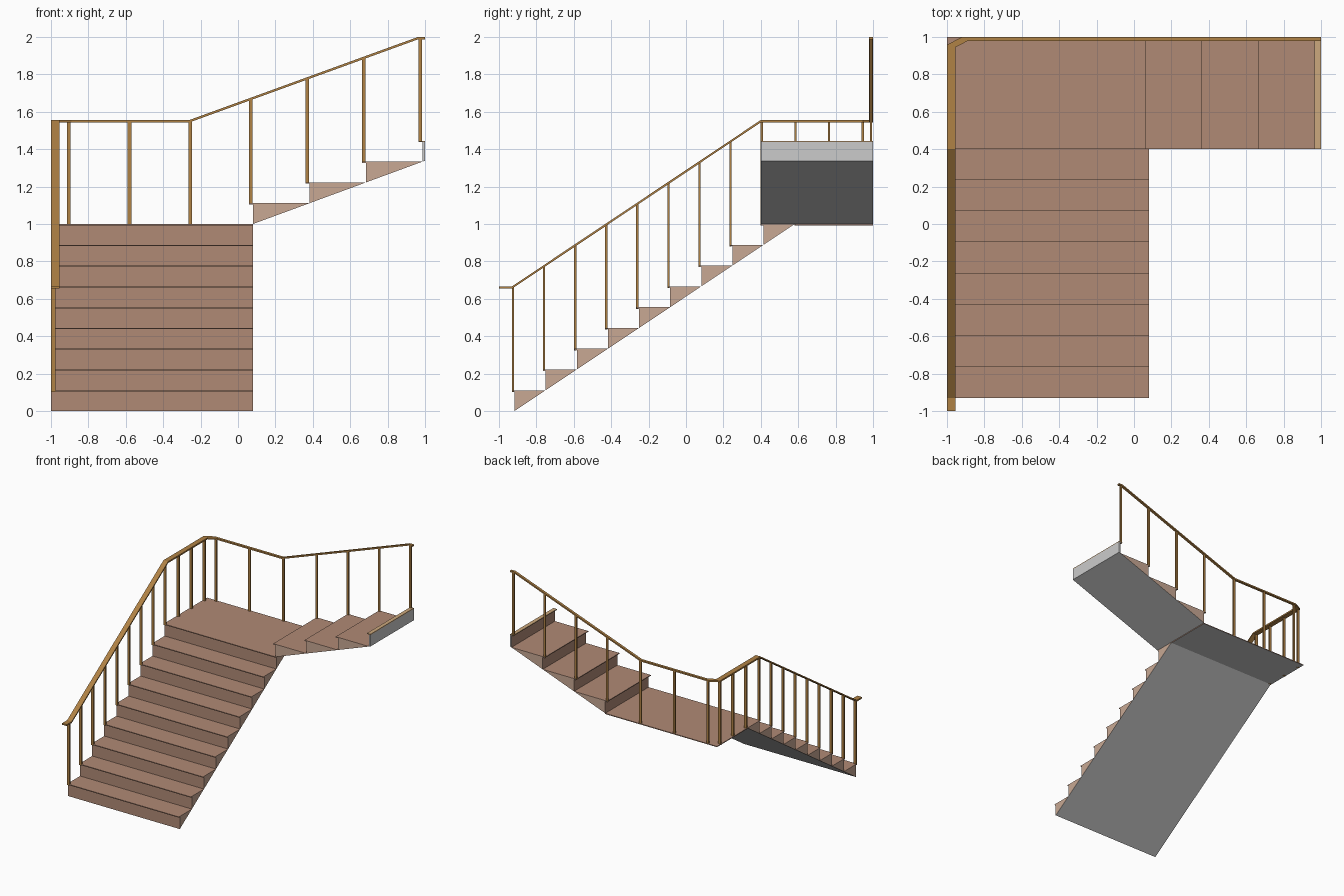
import bpy, bmesh
from mathutils import Vector

if "Cube" in bpy.data.objects:
    bpy.data.objects.remove(bpy.data.objects["Cube"])


def material(name, rgb):
    m = bpy.data.materials.new(name)
    m.diffuse_color = (*rgb, 1)
    m.use_nodes = True
    m.node_tree.nodes["Principled BSDF"].inputs["Base Color"].default_value = m.diffuse_color
    return m


TREAD = material("tread_wood", (0.434, 0.254, 0.179))
SIDE = material("side_wood", (0.578, 0.393, 0.296))
RAIL = material("rail_wood", (0.434, 0.223, 0.059))
EDGE = material("edge_wood", (0.604, 0.393, 0.205))
GREY = material("plain_grey", (0.6, 0.6, 0.6))
H, T = 1 / 9, 0.007      # riser height, nosing thickness


def finish(bm, name, mats, pick=None):
    bmesh.ops.recalc_face_normals(bm, faces=bm.faces)
    bm.normal_update()
    for f in bm.faces:
        f.material_index = pick(f.normal) if pick else 0
    me = bpy.data.meshes.new(name)
    bm.to_mesh(me)
    bm.free()
    for m in mats:
        me.materials.append(m)
    ob = bpy.data.objects.new(name, me)
    bpy.context.collection.objects.link(ob)
    return ob


def prism(bm, profile, lo, hi, place):
    """Extrude a (run, z) profile across the stair width."""
    f = bm.faces.new([bm.verts.new(place(u, lo, z)) for u, z in profile])
    new = bmesh.ops.extrude_face_region(bm, geom=[f])["geom"]
    d = Vector(place(0, hi, 0)) - Vector(place(0, lo, 0))
    bmesh.ops.translate(bm, vec=d, verts=[v for v in new if isinstance(v, bmesh.types.BMVert)])


def box(bm, lo, hi):
    prism(bm, [(lo[0], lo[2]), (hi[0], lo[2]), (hi[0], hi[2]), (lo[0], hi[2])],
          lo[1], hi[1], along_x)


def along_x(u, w, z):
    return (u, w, z)


def along_y(u, w, z):
    return (w, u, z)


def flight(name, start, z0, going, count, nose, lo, hi, place):
    bm = bmesh.new()
    for k in range(count):
        u, z = start + k * going, z0 + k * H
        prism(bm, [(u, z), (u, z + H - T), (u - nose, z + H - T), (u - nose, z + H),
                   (u + going, z + H)], lo, hi, place)
    across = Vector(place(0, 1, 0))

    def pick(n):
        if abs(n.dot(across)) > 0.9:
            return 1
        return 2 if -0.99 < n.z < -0.1 else 0
    return finish(bm, name, [TREAD, SIDE, GREY], pick)


# two flights of wedge steps
flight("lower_flight", -0.917, 0, 0.1665, 9, 0.013, -1, 0.08, along_y)
flight("upper_flight", 0.08, 1, 0.302, 3, 0.02, 0.4, 1, along_x)

# corner landing, grey below
bm = bmesh.new()
box(bm, (-1, 0.5815, 1 - T), (0.08, 1, 1))
finish(bm, "landing", [TREAD, GREY], lambda n: 1 if n.z < -0.5 else 0)

# top riser with its light nosing strip
bm = bmesh.new()
zt = 1 + 4 * H
prism(bm, [(0.986, 1.333), (0.986, zt - T), (1, zt - T), (1, 1.338)], 0.4, 1, along_x)
finish(bm, "top_riser", [TREAD, GREY], lambda n: 0 if n.x < -0.9 else 1)
bm = bmesh.new()
box(bm, (0.966, 0.4, zt - T), (1, 1, zt))
finish(bm, "top_nosing", [EDGE])

# handrail: matching outer and inner edges (outer xy, inner xy, top z)
path = [((-1, -1), (-0.955, -1), 0.667), ((-1, -0.93), (-0.955, -0.93), 0.667),
        ((-1, 0.4), (-0.955, 0.4), 1.556), ((-1, 0.958), (-0.955, 0.945), 1.556),
        ((-0.92, 1), (-0.89, 0.978), 1.556), ((-0.26, 1), (-0.26, 0.978), 1.556),
        ((0.962, 1), (0.962, 0.978), 2.0), ((1, 1), (1, 0.978), 2.0)]
bm = bmesh.new()
rings = [[bm.verts.new((*p, z - d)) for p, d in ((o, 0), (i, 0), (i, 0.013), (o, 0.013))]
         for o, i, z in path]
for a, b in zip(rings, rings[1:]):
    for i in range(4):
        j = (i + 1) % 4
        bm.faces.new((a[i], a[j], b[j], b[i]))
bm.faces.new(rings[0])
bm.faces.new(rings[-1])
finish(bm, "handrail", [RAIL])


def rail_z(s, s0, s1, z0, z1):
    t = min(max((s - s0) / (s1 - s0), 0), 1)
    return z0 + t * (z1 - z0) - 0.008


# balusters along the left side: eight steps, then the landing edge
bm = bmesh.new()
left = [(-0.925 + 0.1662 * k, (k + 1) * H) for k in range(9)]
left += [(y, 1) for y in (0.585, 0.765, 0.945)]
for y, z in left:
    box(bm, (-0.999, y - 0.006, z - 0.009), (-0.976, y + 0.006, rail_z(y, -0.93, 0.4, 0.667, 1.556)))
finish(bm, "left_balusters", [RAIL])

# balusters along the back: the landing, then the upper steps
bm = bmesh.new()
back = [(x, 1.004) for x in (-0.905, -0.58, -0.255)]
back += [(0.068 + 0.302 * k, 1 + (k + 1) * H) for k in range(4)]
for x, z in back:
    box(bm, (x - 0.01, 0.984, z - 0.007), (x + 0.01, 0.995, rail_z(x, -0.26, 0.962, 1.556, 2)))
finish(bm, "back_balusters", [RAIL])
